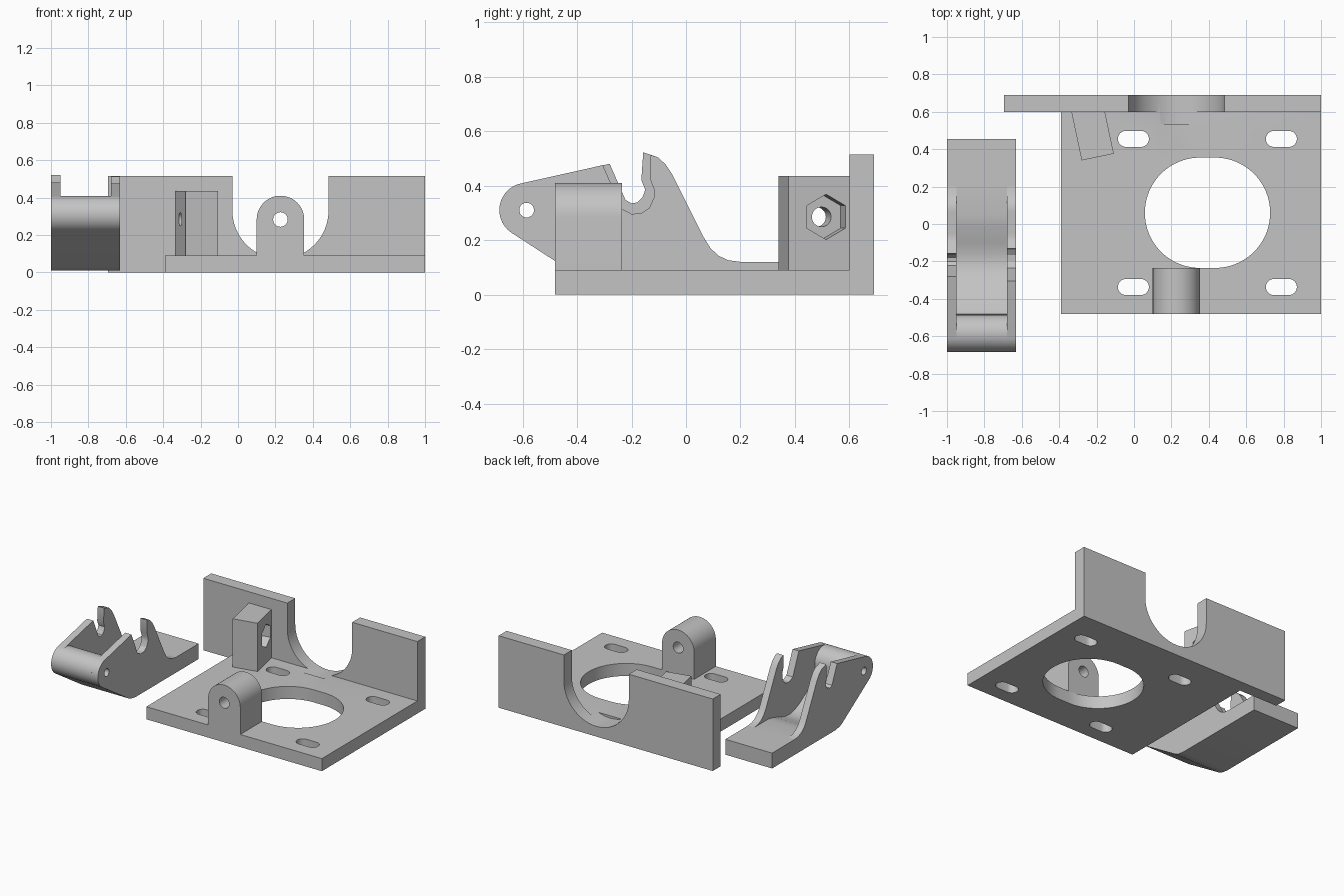
import bpy, bmesh
from math import sin, cos, pi, radians
from mathutils import Matrix, Vector

if "Cube" in bpy.data.objects:
    bpy.data.objects.remove(bpy.data.objects["Cube"], do_unlink=True)

gray = bpy.data.materials.new("plain gray")
gray.use_nodes = True
gray.diffuse_color = (0.55, 0.55, 0.55, 1)
gray.node_tree.nodes["Principled BSDF"].inputs["Base Color"].default_value = (0.55, 0.55, 0.55, 1)


def prism(name, profile, axis, lo, hi):
    """Extrude a 2D profile along an axis: x uses (y, z), y uses (x, z), z uses (x, y)."""
    place = {"x": lambda a, b: (lo, a, b),
             "y": lambda a, b: (a, lo, b),
             "z": lambda a, b: (a, b, lo)}[axis]
    bm = bmesh.new()
    face = bm.faces.new([bm.verts.new(place(a, b)) for a, b in profile])
    out = bmesh.ops.extrude_face_region(bm, geom=[face])
    step = Vector([hi - lo if c == axis else 0 for c in "xyz"])
    bmesh.ops.translate(bm, vec=step, verts=[g for g in out["geom"] if isinstance(g, bmesh.types.BMVert)])
    bmesh.ops.recalc_face_normals(bm, faces=bm.faces)
    mesh = bpy.data.meshes.new(name)
    bm.to_mesh(mesh)
    bm.free()
    mesh.materials.append(gray)
    ob = bpy.data.objects.new(name, mesh)
    bpy.context.collection.objects.link(ob)
    return ob


def arc(cx, cy, r, start, end, n=24):
    angles = [radians(start + (end - start) * i / n) for i in range(n + 1)]
    return [(cx + r * cos(a), cy + r * sin(a)) for a in angles]


def ring(cx, cy, r, n=40, start=0):
    return arc(cx, cy, r, start, start + 360, n)[:-1]


def rect(a0, b0, a1, b1):
    return [(a0, b0), (a1, b0), (a1, b1), (a0, b1)]


def slot(cx, cy, half, r, n=24):
    return arc(cx + half, cy, r, -90, 90, n) + arc(cx - half, cy, r, 90, 270, n)


def boolean(ob, tool, operation="DIFFERENCE"):
    mod = ob.modifiers.new("cut", "BOOLEAN")
    mod.operation, mod.solver, mod.object = operation, "EXACT", tool
    bpy.context.view_layer.objects.active = ob
    bpy.ops.object.modifier_apply(modifier=mod.name)


def drop(ob):
    bpy.data.objects.remove(ob, do_unlink=True)


def cut(targets, tool):
    for ob in targets:
        boolean(ob, tool)
    drop(tool)


# Base plate and upright back wall
side_l = [(-0.48, 0), (0.69, 0), (0.69, 0.515), (0.6, 0.515), (0.6, 0.09), (-0.48, 0.09)]
bracket = prism("base_bracket", side_l, "x", -0.39, 1)
wall_end = prism("wall_end", rect(-0.695, 0, -0.3, 0.515), "y", 0.6, 0.69)
boolean(bracket, wall_end, "UNION")
drop(wall_end)

# Round-bottomed opening in the wall, grazing the plate
cut([bracket], prism("wall_cutter", [(0.484, 0.7)] + arc(0.227, 0.33, 0.257, 0, -180, 40) + [(-0.03, 0.7)],
                     "y", 0.535, 0.8))

# Motor opening and mounting slots
cut([bracket], prism("opening_cutter", slot(0.393, 0.06, 0.04, 0.295, 40), "z", -0.1, 0.2))
for x in (-0.003, 0.788):
    for y in (0.455, -0.337):
        cut([bracket], prism("slot_cutter", slot(x, y, 0.04, 0.043, 12), "z", -0.1, 0.2))

# Hinge lug on the front edge
lug = prism("hinge_lug", [(0.1, 0.05)] + [(0.354, 0.05)] + arc(0.227, 0.283, 0.127, 0, 180, 32),
            "y", -0.48, -0.235)
cut([lug], prism("lug_cutter", ring(0.227, 0.283, 0.039), "y", -0.7, 0))

# Angled nut block with hexagonal pocket
block = prism("nut_block", [(-0.339, 0.62), (-0.28, 0.34), (-0.108, 0.376), (-0.16, 0.62)], "z", 0.05, 0.435)
turn = Matrix.Translation((-0.139, 0.514, 0.285)) @ Matrix.Rotation(radians(12), 4, "Z")
for profile, lo in ((ring(0, 0, 0.036), -0.3), (ring(0, 0, 0.083, 6, 90), -0.08)):
    tool = prism("nut_cutter", profile, "x", lo, 0.08)
    tool.data.transform(turn)
    cut([block], tool)

# Swinging latch: shared underside and barrel outline (y, z)
BY, BZ, BR = -0.585, 0.31, 0.1
bend = [(-0.34, 0.032), (-0.31, 0.018), (-0.26, 0.01)]
nose = arc(BY, BZ, BR, 102, 237)
horn = [(0.2, 0.01), (0.2, 0.12), (0.155, 0.126), (0.12, 0.142), (0.09, 0.17), (0.065, 0.21),
        (-0.05, 0.44), (-0.075, 0.478), (-0.105, 0.505)]

# Side walls, each with its own hook notch
left_notch = [(-0.13, 0.512), (-0.13, 0.42), (-0.117, 0.385), (-0.118, 0.355), (-0.135, 0.318),
              (-0.165, 0.298), (-0.2, 0.296), (-0.236, 0.315), (-0.305, 0.475)]
right_notch = [(-0.157, 0.522), (-0.164, 0.42), (-0.15, 0.385), (-0.158, 0.36), (-0.178, 0.338),
               (-0.2, 0.335), (-0.222, 0.347), (-0.28, 0.48)]
latch = [prism("latch_left_wall", nose + bend + horn + left_notch, "x", -0.68, -0.63),
         prism("latch_right_wall", nose + bend + horn + right_notch, "x", -1, -0.95)]

# Barrel and thin scooped web between the walls
scoop = [(0.2, 0.01), (0.2, 0.12), (0.05, 0.12), (-0.02, 0.109), (-0.1, 0.08), (-0.16, 0.064),
         (-0.21, 0.062), (-0.26, 0.073), (-0.32, 0.1), (-0.45, 0.185), (-0.482, 0.22), (-0.486, 0.26)]
latch.append(prism("latch_web", arc(BY, BZ, BR, 0, 237, 40) + bend + scoop, "x", -0.95, -0.68))

# Pivot bore
cut(latch, prism("pivot_cutter", ring(BY, BZ, 0.027), "x", -1.2, -0.4))

# Flat tail of the latch
tail = prism("latch_tail", rect(0.2, 0.01, 0.455, 0.12), "x", -1, -0.63)

# Smooth the round surfaces, keep edges sharp
bpy.ops.object.select_all(action="DESELECT")
for ob in [bracket, lug, block, tail] + latch:
    ob.select_set(True)
bpy.context.view_layer.objects.active = bracket
bpy.ops.object.shade_smooth_by_angle(angle=radians(30))
